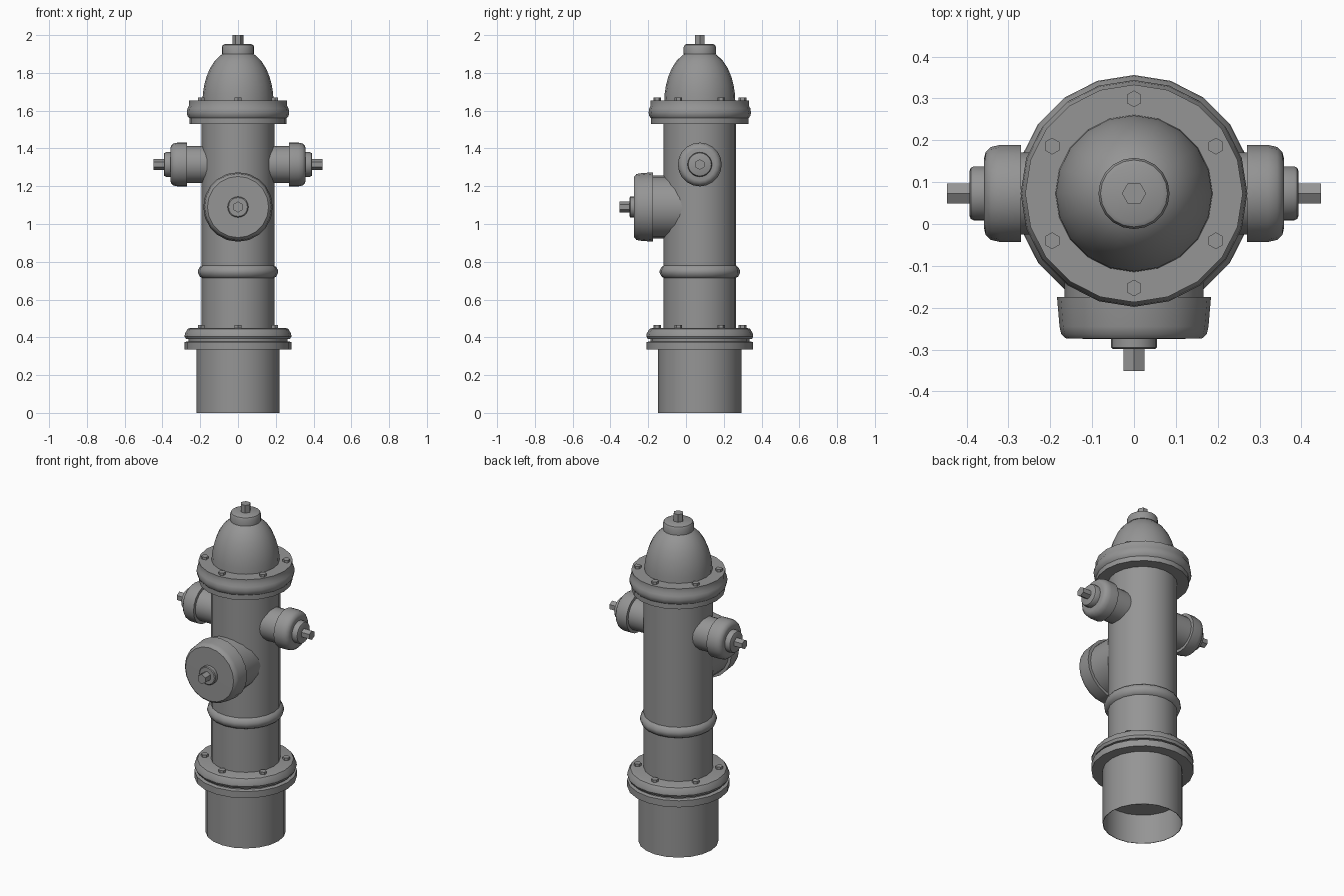
import bpy
import math
from mathutils import Matrix, Vector

cube = bpy.data.objects.get("Cube")
if cube:
    bpy.data.objects.remove(cube)

AXIS_Y = 0.073

paint = bpy.data.materials.new("grey paint")
paint.use_nodes = True
GREY = (0.3, 0.3, 0.3, 1)
paint.diffuse_color = GREY
paint.node_tree.nodes["Principled BSDF"].inputs["Base Color"].default_value = GREY


def lathe(name, profile, origin, direction=(0, 0, 1), sides=20, turn=0.0, smooth=True):
    """Revolve (radius, distance) points about a direction; radius 0 makes a pole."""
    verts, rings, faces = [], [], []
    for radius, dist in profile:
        count = sides if radius > 0 else 1
        rings.append(range(len(verts), len(verts) + count))
        for i in range(count):
            a = math.tau * i / sides + turn
            verts.append((radius * math.cos(a), radius * math.sin(a), dist))
    for low, high in zip(rings, rings[1:]):
        for i in range(sides):
            j = (i + 1) % sides
            if len(low) == 1:
                faces.append((low[0], high[j], high[i]))
            elif len(high) == 1:
                faces.append((low[i], low[j], high[0]))
            else:
                faces.append((low[i], low[j], high[j], high[i]))
    mesh = bpy.data.meshes.new(name)
    mesh.from_pydata(verts, [], faces)
    turn_to = Vector((0, 0, 1)).rotation_difference(Vector(direction)).to_matrix().to_4x4()
    mesh.transform(Matrix.Translation(origin) @ turn_to)
    mesh.materials.append(paint)
    obj = bpy.data.objects.new(name, mesh)
    bpy.context.collection.objects.link(obj)
    if smooth:
        bpy.ops.object.select_all(action='DESELECT')
        obj.select_set(True)
        bpy.context.view_layer.objects.active = obj
        bpy.ops.object.shade_smooth_by_angle(angle=math.radians(35))
    return obj


def hex_nut(name, radius, start, end, origin, direction=(0, 0, 1), turn=0.0):
    profile = [(0, start), (radius, start), (radius, end), (0, end)]
    return lathe(name, profile, origin, direction, 6, turn, smooth=False)


def upright(name, profile):
    return lathe(name, profile, (0, AXIS_Y, 0))


# Base pipe, hollow from below with a recessed ceiling
upright("base_pipe", [(0, 0.18), (0.218, 0.18), (0.218, 0), (0.221, 0), (0.221, 0.335)])

# Paired base flanges
upright("lower_flange", [(0, 0.335), (0.283, 0.335), (0.283, 0.375), (0.262, 0.379),
                         (0.262, 0.39), (0.275, 0.39), (0.283, 0.405), (0.281, 0.42),
                         (0.266, 0.445), (0.25, 0.45), (0, 0.45)])

# Barrel with its raised band
upright("barrel", [(0.192, 0.44), (0.192, 0.715), (0.203, 0.722), (0.212, 0.74),
                   (0.212, 0.755), (0.203, 0.772), (0.192, 0.78), (0.192, 1.54)])

# Bonnet flange
upright("upper_flange", [(0, 1.53), (0.258, 1.53), (0.258, 1.56), (0.268, 1.572),
                         (0.271, 1.59), (0.268, 1.612), (0.26, 1.625),
                         (0.26, 1.655), (0, 1.655)])

# Bonnet dome, cap and operating nut
upright("bonnet", [(0.188, 1.65), (0.186, 1.69), (0.179, 1.735), (0.167, 1.78),
                   (0.148, 1.825), (0.122, 1.865), (0.09, 1.895), (0.06, 1.91)])
upright("bonnet_cap", [(0, 1.9), (0.085, 1.9), (0.085, 1.938), (0.08, 1.948),
                       (0.07, 1.953), (0, 1.953)])
hex_nut("operating_nut", 0.029, 1.94, 2.0, (0, AXIS_Y, 0))

# Six bolts around each flange
for label, z in (("lower", 0.445), ("upper", 1.65)):
    for i in range(6):
        a = math.radians(90 + 60 * i)
        spot = (0.226 * math.cos(a), AXIS_Y + 0.226 * math.sin(a), z)
        hex_nut(f"{label}_bolt_{i + 1}", 0.02, 0, 0.02, spot, turn=math.pi / 2)

# Matching side outlets
for label, side in (("left", 1), ("right", -1)):
    origin, way = (0, AXIS_Y, 1.315), (side, 0, 0)
    lathe(f"{label}_outlet_pipe", [(0.098, 0.13), (0.098, 0.28)], origin, way)
    lathe(f"{label}_outlet_cap", [(0, 0.27), (0.116, 0.27), (0.116, 0.32), (0.111, 0.342),
                                  (0.098, 0.355), (0.085, 0.358), (0, 0.358)], origin, way)
    lathe(f"{label}_outlet_boss", [(0.065, 0.35), (0.065, 0.382), (0.061, 0.39),
                                   (0.054, 0.393), (0, 0.393)], origin, way)
    hex_nut(f"{label}_outlet_nut", 0.028, 0.385, 0.447, origin, way)

# Large front outlet
origin, way = (0, AXIS_Y, 1.09), (0, -1, 0)
lathe("front_outlet_pipe", [(0.166, 0.06), (0.166, 0.255)], origin, way)
lathe("front_outlet_cap", [(0, 0.248), (0.184, 0.248), (0.178, 0.318), (0.174, 0.336),
                           (0.162, 0.347), (0, 0.348)], origin, way)
lathe("front_outlet_boss", [(0.055, 0.34), (0.055, 0.368), (0.05, 0.372), (0, 0.372)],
      origin, way)
hex_nut("front_outlet_nut", 0.029, 0.365, 0.424, origin, way, turn=math.pi / 2)
